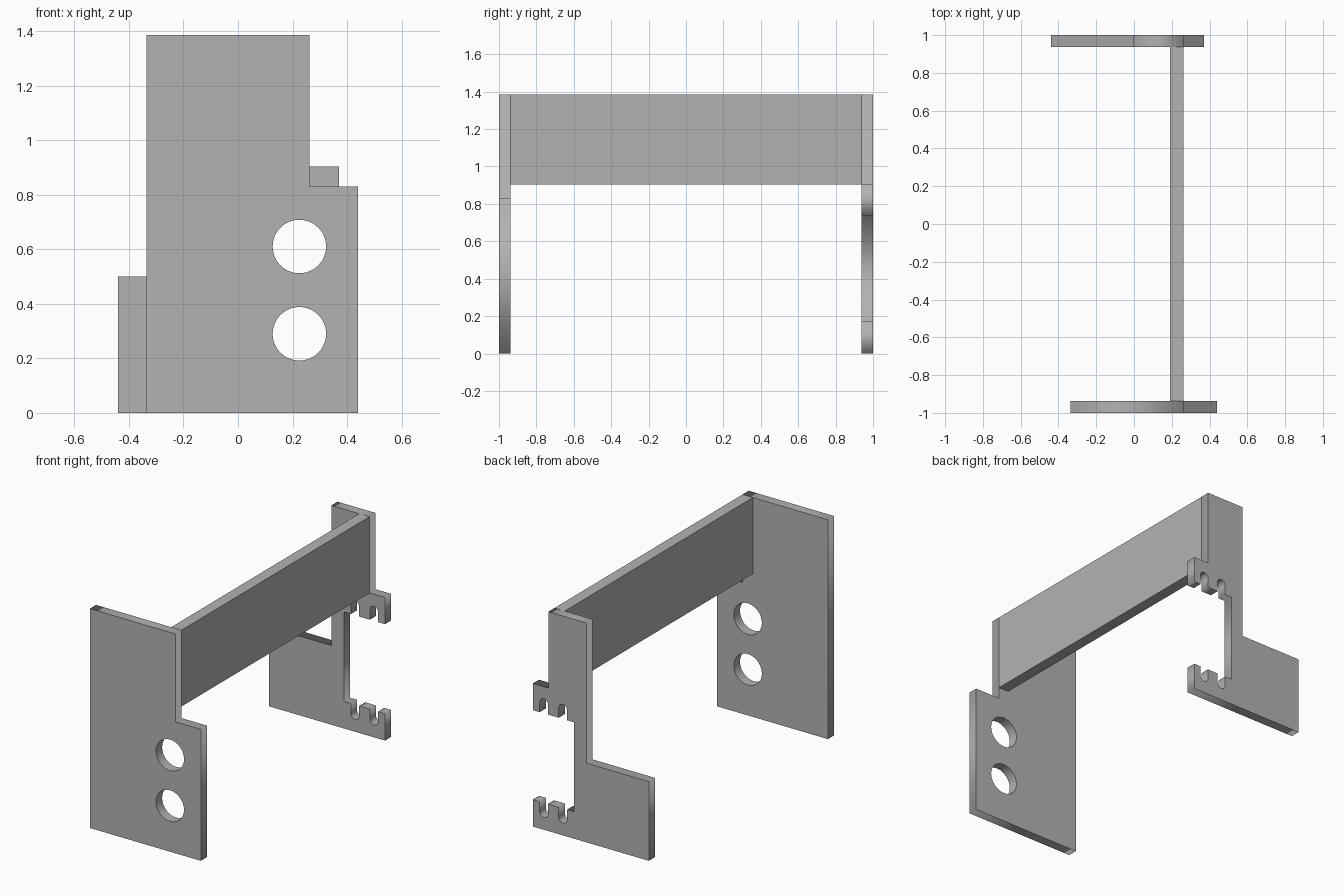
import bpy
from math import sin, cos, pi

cube = bpy.data.objects.get("Cube")
if cube:
    bpy.data.objects.remove(cube, do_unlink=True)

grey = bpy.data.materials.new("plain grey")
grey.use_nodes = True
color = (0.45, 0.45, 0.45, 1)
grey.diffuse_color = color
grey.node_tree.nodes["Principled BSDF"].inputs["Base Color"].default_value = color

T = 0.062          # plate thickness
TOP = 1.385        # overall height
BEAM_Z = 0.903     # underside of the beam
BEAM_X = (0.19, 0.262)


def arc(cx, cz, r, start, end, steps):
    return [(cx + r * cos(start + (end - start) * i / steps),
             cz + r * sin(start + (end - start) * i / steps)) for i in range(steps + 1)]


def plate(name, loops, y):
    """Extrude closed x/z outlines (inner loops become holes) into a plate centred on y."""
    curve = bpy.data.curves.new(name + " outline", 'CURVE')
    curve.dimensions = '2D'
    curve.fill_mode = 'BOTH'
    curve.extrude = T / 2
    for loop in loops:
        spline = curve.splines.new('POLY')
        spline.points.add(len(loop) - 1)
        for p, (x, z) in zip(spline.points, loop):
            p.co = (x, z, 0, 1)
        spline.use_cyclic_u = True
    temp = bpy.data.objects.new(name + " temp", curve)
    bpy.context.collection.objects.link(temp)
    bpy.context.view_layer.update()
    mesh = bpy.data.meshes.new_from_object(temp.evaluated_get(bpy.context.evaluated_depsgraph_get()))
    bpy.data.objects.remove(temp, do_unlink=True)
    bpy.data.curves.remove(curve)
    mesh.materials.clear()
    mesh.materials.append(grey)
    obj = bpy.data.objects.new(name, mesh)
    bpy.context.collection.objects.link(obj)
    obj.rotation_euler.x = pi / 2
    obj.location.y = y
    return obj


def comb(edge, direction):
    """Toothed arm edge from the tip inwards, with two round-ended slots."""
    pts = []
    r, depth = 0.029, 0.092
    for cx in (0.293, 0.16):
        z = edge + direction * (depth - r)
        pts.append((cx + r, edge))
        pts += arc(cx, z, r, 0, direction * pi, 12)
        pts.append((cx - r, edge))
    return pts


# front plate with a stepped side and two round holes
front = [(-0.335, 0), (0.44, 0), (0.44, 0.83), (0.262, 0.83), (0.262, TOP), (-0.335, TOP)]
holes = [arc(0.225, z, 0.098, 0, 2 * pi, 48)[:-1] for z in (0.29, 0.61)]
plate("front_plate", [front] + holes, -1 + T / 2)

# back plate: foot, column and two slotted arms
lower, upper = 0.17, 0.735
back = [(-0.44, 0), (0.37, 0), (0.37, lower)] + comb(lower, -1)
back += [(0.083, lower), (0.083, upper)] + comb(upper, 1)[::-1]
back += [(0.37, upper), (0.37, BEAM_Z), (0.262, BEAM_Z), (0.262, TOP),
         (-0.005, TOP), (-0.005, 0.5), (-0.44, 0.5)]
plate("back_plate", [back], 1 - T / 2)

# beam joining the plates
bpy.ops.mesh.primitive_cube_add(size=1, location=(sum(BEAM_X) / 2, 0, (BEAM_Z + TOP) / 2))
beam = bpy.context.object
beam.name = "cross_beam"
beam.scale = (BEAM_X[1] - BEAM_X[0], 2 - 2 * T, TOP - BEAM_Z)
beam.data.materials.append(grey)
